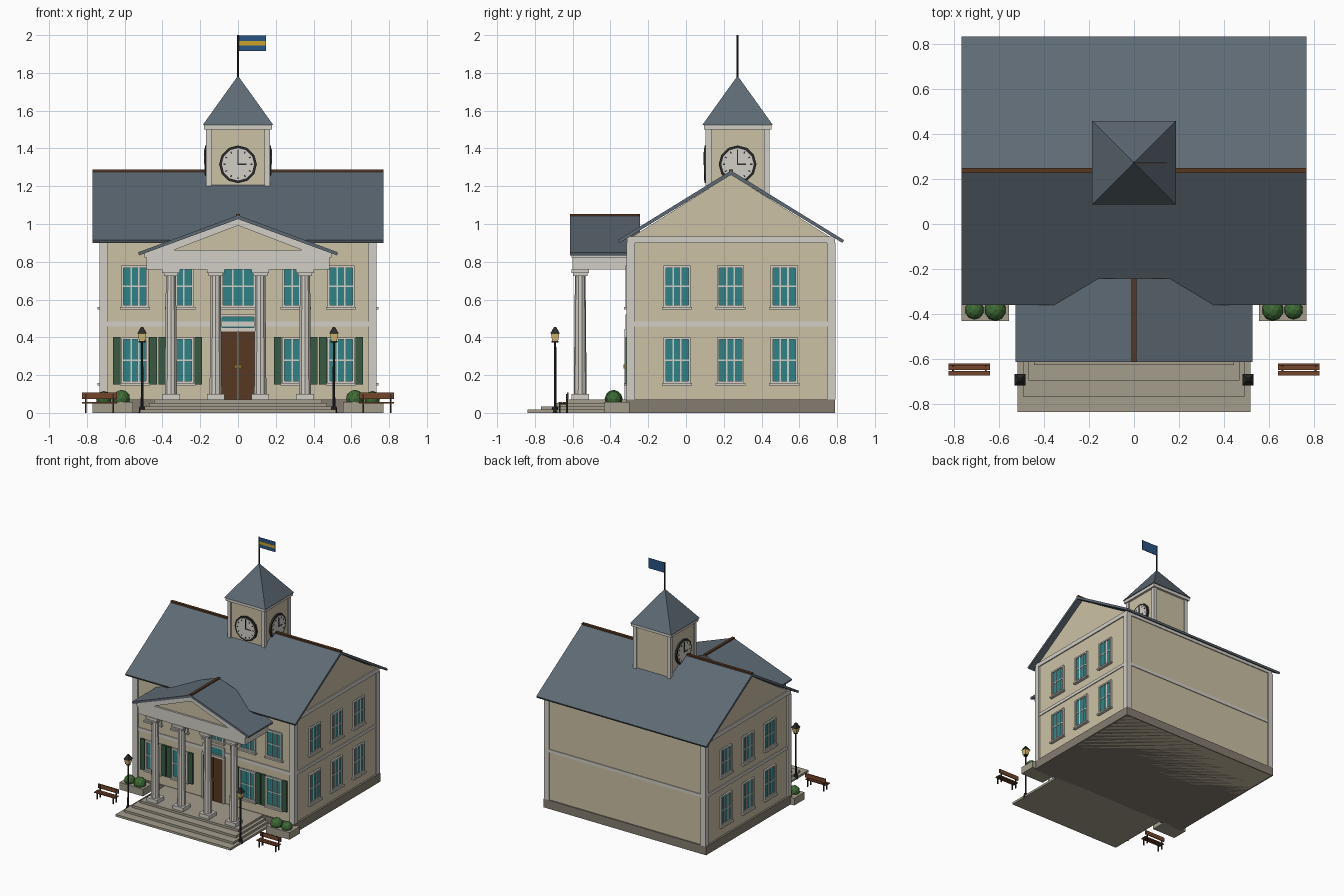
import bpy, bmesh
from math import radians, sqrt
from mathutils import Matrix, Vector

if "Cube" in bpy.data.objects:
    bpy.data.objects.remove(bpy.data.objects["Cube"])

def mat(name, hexa):
    c = [int(hexa[i:i + 2], 16) / 255 for i in (0, 2, 4)]
    m = bpy.data.materials.new(name)
    m.diffuse_color = [((v + .055) / 1.055) ** 2.4 if v > .04 else v / 12.92 for v in c] + [1]
    m.use_nodes = True
    m.node_tree.nodes["Principled BSDF"].inputs["Base Color"].default_value = m.diffuse_color
    return m

CREAM, WHITE = mat("cream", "CBC1A5"), mat("white", "D2CEC6")
SLATE, BASE, STONE = mat("slate", "5E6A74"), mat("base", "857C70"), mat("stone", "A39D8C")
BROWN, WOOD, DARK = mat("brown", "573822"), mat("wood", "74452A"), mat("dark", "2A2A2A")
TEAL, GREEN, LEAF = mat("glass", "2F8286"), mat("green", "3A5A44"), mat("leaf", "3F6B35")
GOLD, LAMP, BLUE = mat("gold", "C9A227"), mat("lamp", "D8BE78"), mat("blue", "2A5585")
I = Matrix()

def finish(name, bm, m):
    bmesh.ops.recalc_face_normals(bm, faces=bm.faces)
    me = bpy.data.meshes.new(name)
    bm.to_mesh(me)
    bm.free()
    me.materials.append(m)
    ob = bpy.data.objects.new(name, me)
    bpy.context.collection.objects.link(ob)
    return ob

def boxes(name, m, items, places=(I,)):
    """items: (x0, x1, y0, y1, z0, z1), repeated at each placement matrix"""
    bm = bmesh.new()
    for M in places:
        for x0, x1, y0, y1, z0, z1 in items:
            S = Matrix.Diagonal((x1 - x0, y1 - y0, z1 - z0, 1))
            T = Matrix.Translation(((x0 + x1) / 2, (y0 + y1) / 2, (z0 + z1) / 2))
            bmesh.ops.create_cube(bm, size=1, matrix=M @ T @ S)
    return finish(name, bm, m)

def prism(name, m, pts, axis, a, b):
    """extrude a profile from a to b; pts are (y, z) for axis x, (x, z) for axis y"""
    bm = bmesh.new()
    co = (lambda p, t: (t, *p)) if axis == "x" else (lambda p, t: (p[0], t, p[1]))
    f = bm.faces.new([bm.verts.new(co(p, a)) for p in pts])
    r = bmesh.ops.extrude_face_region(bm, geom=[f])
    d = Vector((b - a, 0, 0)) if axis == "x" else Vector((0, b - a, 0))
    bmesh.ops.translate(bm, verts=[v for v in r["geom"] if isinstance(v, bmesh.types.BMVert)], vec=d)
    bm.faces.new([v for v in f.verts]) if not f.is_valid else None
    return finish(name, bm, m)

def cones(name, m, n, items, places=(I,), turn=0):
    """items: (x, y, z0, z1, r0, r1) upright n-sided frusta"""
    bm = bmesh.new()
    for M in places:
        for x, y, z0, z1, r0, r1 in items:
            bmesh.ops.create_cone(bm, cap_ends=True, segments=n, radius1=r0, radius2=r1, depth=z1 - z0,
                matrix=M @ Matrix.Translation((x, y, (z0 + z1) / 2)) @ Matrix.Rotation(radians(turn), 4, "Z"))
    return finish(name, bm, m)

def at(x, y, z=0, deg=0):
    return Matrix.Translation((x, y, z)) @ Matrix.Rotation(radians(deg), 4, "Z")

# main block
MY = 0.238
prism("walls", CREAM, [(-.305, 0), (-.305, .92), (MY, 1.262), (.78, .92), (.78, 0)], "x", -.72, .72)
boxes("base_course", BASE, [(-.735, .735, -.318, .79, 0, .07)])
boxes("belt_course", WHITE, [(-.727, .727, -.311, .786, .458, .484)])
boxes("eaves_frieze", WHITE, [(-.729, .729, -.313, .788, .9, .934)])
boxes("corner_boards", WHITE, [(x, x + .045, y, y + .045, .07, .9)
                               for x in (-.732, .687) for y in (-.316, .746)])

# main roof
prism("main_roof", SLATE, [(-.36, .915), (MY, 1.283), (.836, .915), (.828, .9), (MY, 1.26), (-.352, .9)],
      "x", -.769, .769)
boxes("main_ridge_cap", BROWN, [(-.769, .769, MY - .011, MY + .011, 1.27, 1.289)])

# windows: local frame faces -y, origin on the wall at centre
def windows(name, places, w, z0, z1, sill=True):
    h = w - .012
    boxes(name + "_glass", TEAL, [(-h, h, -.006, .004, z0, z1)], places)
    t = .008
    bars = [(-w, -h, -.014, .004, z0, z1), (h, w, -.014, .004, z0, z1),
            (-w, w, -.014, .004, z1 - .012, z1), (-w, w, -.014, .004, z0, z0 + .012)]
    if sill:
        zm = (z0 + z1) / 2
        bars += [(-w - .008, w + .008, -.024, .004, z0 - .012, z0), (-h, h, -.01, 0, zm - t / 2, zm + t / 2)]
        bars += [(x - t / 2, x + t / 2, -.01, 0, z0, z1) for x in (-h / 3, h / 3)]
    boxes(name + "_frames", WHITE, bars, places)

FX = (-.546, -.306, .306, .546)
front = [at(x, -.305) for x in FX]
side = [at(s * .72, y, 0, s * 90) for s in (-1, 1) for y in (-.047, .236, .52)]
windows("lower_windows", front + side, .072, .158, .4)
windows("upper_windows", front + side, .072, .56, .78)
windows("balcony_window", [at(0, -.305)], .092, .56, .78)
windows("door_transom", [at(0, -.305)], .096, .44, .52, False)
boxes("shutters", GREEN, [(s * .096 - .02, s * .096 + .02, -.014, .004, .15, .402) for s in (-1, 1)], front)

# double door
boxes("door_leaves", BROWN, [(-.087, -.002, -.32, -.3, .07, .435), (.002, .087, -.32, -.3, .07, .435)])
boxes("door_frame", WHITE, [(-.1, -.087, -.326, -.3, .07, .44), (.087, .1, -.326, -.3, .07, .44),
                            (-.1, .1, -.326, -.3, .43, .445)])
boxes("door_knobs", GOLD, [(s * .011 - .005, s * .011 + .005, -.33, -.318, .235, .255) for s in (-1, 1)])

# steps
boxes("front_steps", STONE, [(-.52 + .025 * i, .52 - .025 * i, -.838 + .07 * i, -.3, .0, .0175 * (i + 1))
                             for i in range(4)])

# portico columns
cols = [at(x, -.56) for x in (-.355, -.118, .118, .355)]
boxes("column_blocks", WHITE, [(-.047, .047, -.047, .047, .07, .1), (-.047, .047, -.047, .047, .74, .762),
                               (-.038, .038, -.038, .038, .725, .74)], cols)
cones("column_shafts", WHITE, 10, [(0, 0, .1, .73, .034, .028)], cols)

# portico entablature, pediment and roof
boxes("entablature", WHITE, [(-.485, .485, -.6, -.3, .76, .825), (-.495, .495, -.605, -.3, .822, .862)])
prism("tympanum", CREAM, [(-.46, .855), (0, 1.02), (.46, .855)], "y", -.59, -.26)
for s in (-1, 1):
    prism("raking_cornice", WHITE, [(0, 1.03), (s * .485, .85), (s * .34, .862), (0, .992)], "y", -.606, -.58)
prism("portico_roof", SLATE, [(-.529, .85), (0, 1.046), (.529, .85), (.524, .834), (0, 1.026), (-.524, .834)],
      "y", -.614, -.243)
boxes("portico_ridge_cap", BROWN, [(-.011, .011, -.614, -.243, 1.034, 1.052)])

# clock tower
TY = .273
T = [at(0, TY)]
boxes("tower_shaft", CREAM, [(-.16, .16, -.16, .16, 1.05, 1.51)], T)
boxes("tower_corner_boards", WHITE, [(x, x + .03, y, y + .03, 1.05, 1.505)
                                     for x in (-.169, .139) for y in (-.169, .139)], T)
boxes("tower_cornice", WHITE, [(-.179, .179, -.179, .179, 1.5, 1.528)], T)
cones("tower_roof", SLATE, 4, [(0, 0, 1.525, 1.785, .186 * sqrt(2), 0)], T, 45)

# clocks on front, left and right
faces = [at(0, TY, 1.316, a) @ Matrix.Rotation(radians(90), 4, "X") for a in (-90, 0, 90)]
cones("clock_rims", DARK, 12, [(0, 0, .15, .174, .1, .1)], faces)
cones("clock_dials", WHITE, 12, [(0, 0, .16, .177, .086, .086)], faces)
ticks = [F @ Matrix.Rotation(radians(30 * k), 4, "Z") for F in faces for k in range(12)]
boxes("clock_ticks", DARK, [(-.003, .003, .066, .078, .17, .179)], ticks)
boxes("clock_hands", DARK, [(-.003, .003, -.003, .066, .17, .18), (-.003, .045, -.003, .003, .17, .18)], faces)

# flag
cones("flag_pole", DARK, 8, [(0, TY, 1.76, 2.0, .005, .005)])
boxes("flag", BLUE, [(.004, .147, TY - .002, TY + .002, 1.915, 1.998)])
boxes("flag_stripe", GOLD, [(.004, .147, TY - .004, TY - .001, 1.945, 1.968)])

# planters with shrubs
boxes("planters", STONE, [(-.769, -.556, -.433, -.3, 0, .058), (.556, .769, -.433, -.3, 0, .058)])
bm = bmesh.new()
for s in (-1, 1):
    for x, r in ((.618, .048), (.711, .042)):
        bmesh.ops.create_icosphere(bm, subdivisions=2, radius=r, matrix=at(s * x, -.383, .074))
finish("shrubs", bm, LEAF)

# street lamps
lamps = [at(s * .508, -.693) for s in (-1, 1)]
cones("lamp_posts", DARK, 8, [(0, 0, .0, .035, .018, .014), (0, 0, .03, .38, .007, .006),
                              (0, 0, .372, .38, .018, .018)], lamps)
cones("lamp_lanterns", LAMP, 4, [(0, 0, .38, .422, .022, .032)], lamps, 45)
cones("lamp_caps", DARK, 4, [(0, 0, .42, .455, .036, .008)], lamps, 45)

# benches
bench = [at(s * .734, -.648) for s in (-1, 1)]
boxes("bench_slats", WOOD, [(-.093, .093, -.028, -.006, .05, .058), (-.093, .093, -.002, .02, .05, .058),
                            (-.093, .093, .018, .026, .073, .107)], bench)
boxes("bench_legs", DARK, [b for x in (-.076, .07) for b in (
    (x, x + .008, -.024, -.016, 0, .05), (x, x + .008, .014, .024, 0, .1),
    (x, x + .008, -.024, .02, .044, .051))], bench)
